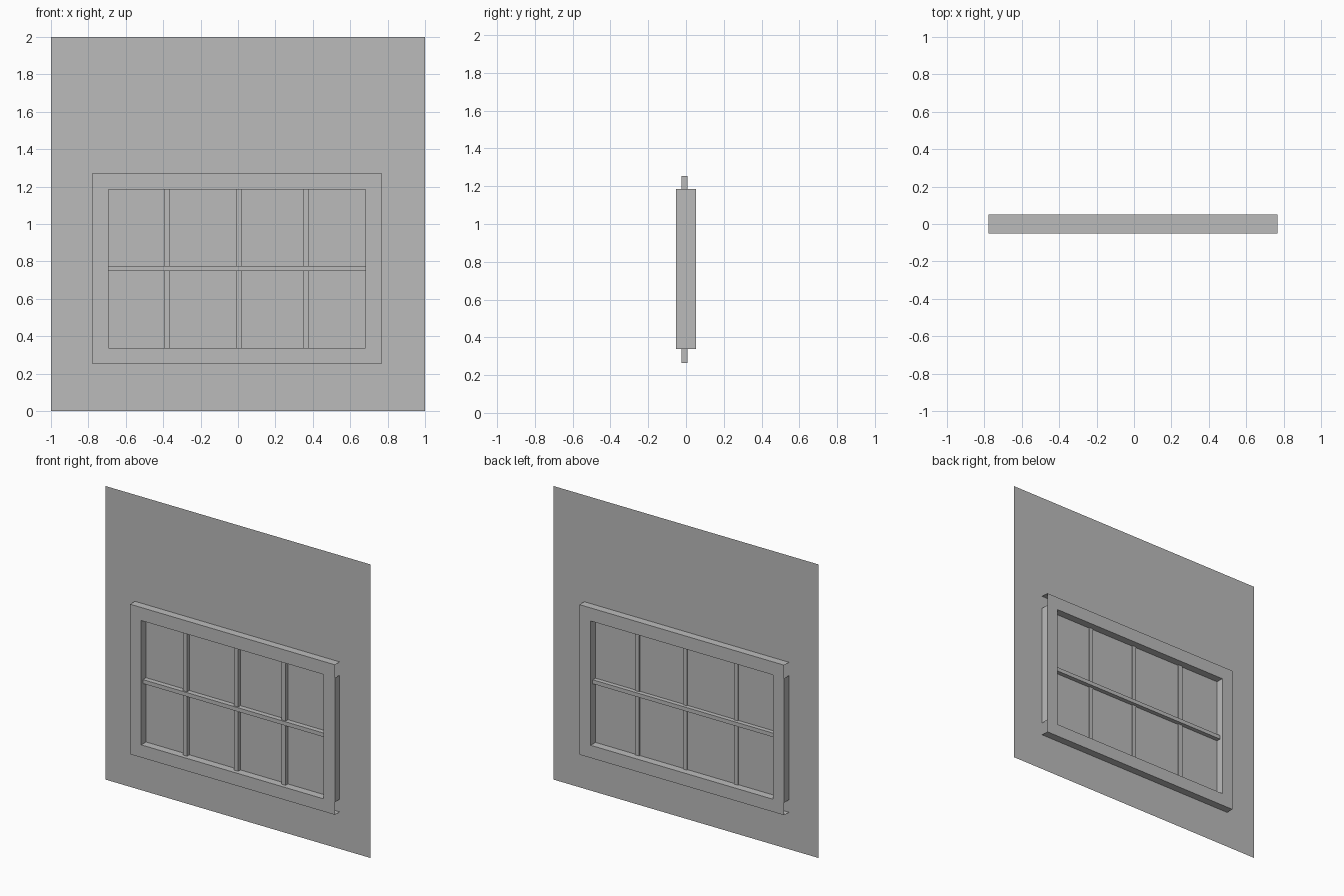
import bpy
import bmesh
from itertools import product

if "Cube" in bpy.data.objects:
    bpy.data.objects.remove(bpy.data.objects["Cube"], do_unlink=True)

grey = bpy.data.materials.new("plain grey")
grey.use_nodes = True
grey.diffuse_color = (0.5, 0.5, 0.5, 1)
grey.node_tree.nodes["Principled BSDF"].inputs["Base Color"].default_value = grey.diffuse_color


def make_object(name, bm):
    bmesh.ops.remove_doubles(bm, verts=bm.verts, dist=0.0001)
    bmesh.ops.recalc_face_normals(bm, faces=bm.faces)
    mesh = bpy.data.meshes.new(name)
    bm.to_mesh(mesh)
    bm.free()
    mesh.materials.append(grey)
    obj = bpy.data.objects.new(name, mesh)
    bpy.context.collection.objects.link(obj)
    return obj


def add_block(bm, x, y, z):
    """Box between ranges; a range of zero length gives a flat sheet."""
    ranges = (x, y, z)
    flat = [i for i in range(3) if ranges[i][0] == ranges[i][1]]
    if flat:
        a, b = [i for i in range(3) if i != flat[0]]
        verts = []
        for i, j in ((0, 0), (1, 0), (1, 1), (0, 1)):
            co = [r[0] for r in ranges]
            co[a], co[b] = ranges[a][i], ranges[b][j]
            verts.append(bm.verts.new(co))
        bm.faces.new(verts)
        return
    verts = bmesh.ops.create_cube(bm, size=1)["verts"]
    for v in verts:
        v.co = [r[0] if c < 0 else r[1] for r, c in zip(ranges, v.co)]


# Flat wall, which also fills the panes
bm = bmesh.new()
add_block(bm, (-1, 1), (0, 0), (0, 2))
make_object("wall_panel", bm)

# Hollow window frame standing out on both sides of the wall
left, right, bottom, top = -0.777, 0.767, 0.252, 1.274
in_left, in_right, in_bottom, in_top = -0.693, 0.682, 0.338, 1.185
depth = (-0.052, 0.052)
bm = bmesh.new()
for y in depth:
    xs = (left, in_left, in_right, right)
    zs = (bottom, in_bottom, in_top, top)
    for i, k in product(range(3), repeat=2):
        if (i, k) != (1, 1):
            add_block(bm, xs[i:i + 2], (y, y), zs[k:k + 2])
# Top and bottom edges run full width; outer sides stop short of the corners
for z in (bottom, top):
    add_block(bm, (left, right), depth, (z, z))
for z in (in_bottom, in_top):
    add_block(bm, (in_left, in_right), depth, (z, z))
for x in (left, in_left, in_right, right):
    add_block(bm, (x, x), depth, (in_bottom, in_top))
make_object("window_frame", bm)

# Upright glazing bars, with their ends hidden in the frame
for name, x in (("right", -0.381), ("middle", 0.003), ("left", 0.362)):
    bm = bmesh.new()
    add_block(bm, (x - 0.015, x + 0.015), (-0.025, 0.008), (0.263, 1.254))
    make_object(name + "_upright_bar", bm)

# Cross bar
bm = bmesh.new()
add_block(bm, (in_left, in_right), (-0.034, 0.03), (0.749, 0.776))
make_object("cross_bar", bm)
